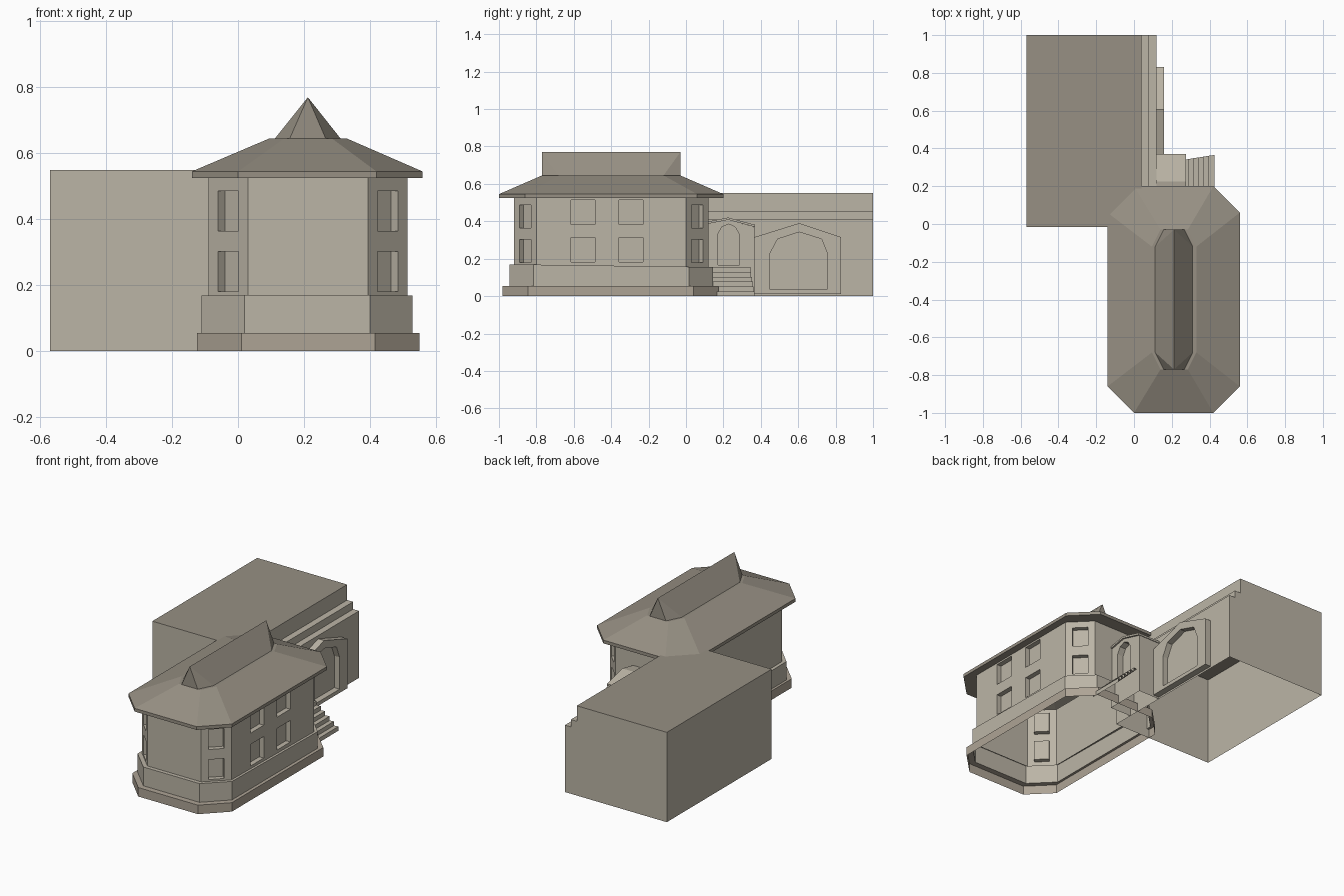
import bpy, bmesh
from mathutils import Vector

if "Cube" in bpy.data.objects:
    bpy.data.objects.remove(bpy.data.objects["Cube"])

def material(name, rgb):
    m = bpy.data.materials.new(name)
    m.diffuse_color = (*rgb, 1)
    m.use_nodes = True
    m.node_tree.nodes["Principled BSDF"].inputs["Base Color"].default_value = m.diffuse_color
    return m

STONE = material("stone", (0.50, 0.46, 0.38))
BASE = material("base_stone", (0.42, 0.37, 0.30))
ROOF = material("roof_slate", (0.31, 0.28, 0.23))

def finish(bm, name, mat):
    bmesh.ops.remove_doubles(bm, verts=bm.verts, dist=0.0002)
    bmesh.ops.recalc_face_normals(bm, faces=bm.faces)
    me = bpy.data.meshes.new(name)
    bm.to_mesh(me)
    bm.free()
    me.materials.append(mat)
    ob = bpy.data.objects.new(name, me)
    bpy.context.collection.objects.link(ob)
    return ob

def loft(bm, rings, closed=True, cap_start=False, cap_end=False):
    """Skin a list of equal-length point rings with quads."""
    vs = [[bm.verts.new(p) for p in r] for r in rings]
    n = len(vs[0])
    for a, b in zip(vs, vs[1:]):
        for i in range(n if closed else n - 1):
            j = (i + 1) % n
            bm.faces.new((a[i], a[j], b[j], b[i]))
    if cap_start:
        bm.faces.new(vs[0][::-1])
    if cap_end:
        bm.faces.new(vs[-1])

def octagon(x0, x1, y0, y1, cx, z=0.0, cy=None):
    """Rectangle with cut corners, counter-clockwise from the front."""
    cy = cx if cy is None else cy
    return [Vector((x, y, z)) for x, y in (
        (x0 + cx, y0), (x1 - cx, y0), (x1, y0 + cy), (x1, y1 - cy),
        (x1 - cx, y1), (x0 + cx, y1), (x0, y1 - cy), (x0, y0 + cy))]

def panel(bm, origin, u, outer, holes, depth):
    """Flat wall in the (u, z) plane with recessed, back-filled openings."""
    n = Vector((u.y, -u.x, 0))
    pos = lambda p, d=0: origin + u * p[0] + Vector((0, 0, p[1])) - n * d
    edges = []
    for pts in [outer] + holes:
        vs = [bm.verts.new(pos(p)) for p in pts]
        edges += [bm.edges.new((vs[i - 1], vs[i])) for i in range(len(vs))]
    bmesh.ops.triangle_fill(bm, edges=edges, use_beauty=True, normal=n)
    for h in holes:
        loft(bm, [[pos(p) for p in h], [pos(p, depth) for p in h]], cap_end=True)

def rect(u0, u1, z0, z1):
    return [(u0, z0), (u1, z0), (u1, z1), (u0, z1)]

# --- Pavilion: outlines of each storey
def foot(z): return octagon(-0.125, 0.55, -0.98, 0.175, 0.135, z)
def plinth(z): return octagon(-0.11, 0.53, -0.945, 0.145, 0.13, z)
def wall(z): return octagon(-0.09, 0.515, -0.92, 0.12, 0.12, z)
def eave(z): return octagon(-0.14, 0.56, -1.0, 0.2, 0.14, z)
def sloped(ring):
    return [Vector((p.x, p.y, 0.17 - 0.015 * (p.y + 0.95) / 1.1)) for p in ring]

bm = bmesh.new()
loft(bm, [foot(0), foot(0.055), plinth(0.055)])
finish(bm, "pavilion_foundation", BASE)

bm = bmesh.new()
loft(bm, [plinth(0.055), sloped(plinth(0)), sloped(wall(0))])
finish(bm, "pavilion_plinth", STONE)

# --- Pavilion walls with recessed windows on the right and three corners
bm = bmesh.new()
corners = wall(0)
for i in range(8):
    p, q = corners[i], corners[(i + 1) % 8]
    w, u = (q - p).length, (q - p).normalized()
    holes = []
    if i == 2:
        for y in (-0.55, -0.293):
            c = y - p.y
            holes += [rect(c - 0.064, c + 0.064, z, z + 0.132) for z in (0.182, 0.383)]
    elif i in (1, 3, 7):
        holes = [rect(w / 2 - 0.044, w / 2 + 0.044, z, z + 0.122) for z in (0.18, 0.364)]
    panel(bm, p, u, rect(0, w, 0.153, 0.525), holes, 0.03)
finish(bm, "pavilion_walls", STONE)

# --- Hipped roof and ridge
bm = bmesh.new()
loft(bm, [wall(0.525), eave(0.525), eave(0.545),
          octagon(0.095, 0.33, -0.77, -0.03, 0.045, 0.645, 0.09)], cap_end=True)
finish(bm, "pavilion_roof", ROOF)

bm = bmesh.new()
base = [bm.verts.new(p) for p in octagon(0.112, 0.311, -0.77, -0.03, 0.045, 0.645, 0.09)]
tips = [bm.verts.new((0.212, y, 0.77)) for y in (-0.77, -0.03)]
for tip, start in zip(tips, (7, 3)):
    for k in (-1, 0, 1):
        a = (start + 1 + k) % 8
        bm.faces.new((base[a], base[(a + 1) % 8], tip))
bm.faces.new((base[2], base[3], tips[1], tips[0]))
bm.faces.new((base[6], base[7], tips[0], tips[1]))
finish(bm, "roof_ridge", ROOF)

# --- Wing with stepped cornice, open underneath
bm = bmesh.new()
prof = [(-0.57, 0), (-0.57, 0.55), (0.04, 0.55), (0.04, 0.455),
        (0.08, 0.455), (0.08, 0.41), (0.12, 0.41), (0.12, 0)]
loft(bm, [[(x, y, z) for x, z in prof] for y in (-0.015, 1.0)],
     closed=False, cap_start=True, cap_end=True)
wing = finish(bm, "wing", STONE)
wing.data.materials.append(ROOF)
for f in wing.data.polygons:
    if f.center.z > 0.54:
        f.material_index = 1

# --- Large arch surround on the wing
UY = Vector((0, 1, 0))
bm = bmesh.new()
outer = [(0.365, 0.012), (0.83, 0.012), (0.83, 0.315), (0.605, 0.39), (0.365, 0.315)]
inner = [(0.45, 0.035), (0.755, 0.035), (0.755, 0.23), (0.725, 0.305),
         (0.605, 0.342), (0.49, 0.305), (0.45, 0.23)]
panel(bm, Vector((0.16, 0, 0)), UY, outer, [inner], 0.036)
loft(bm, [[(x, y, z) for y, z in outer] for x in (0.16, 0.12)])
finish(bm, "wing_arch", STONE)

# --- Entrance porch with arched niche
bm = bmesh.new()
outer = [(0.11, 0.0), (0.365, 0.0), (0.365, 0.37), (0.225, 0.408), (0.11, 0.385)]
niche = [(0.17, 0.165), (0.285, 0.165), (0.285, 0.33), (0.262, 0.37),
         (0.228, 0.385), (0.192, 0.37), (0.17, 0.33)]
panel(bm, Vector((0.265, 0, 0)), UY, outer, [niche], 0.04)
side = outer[1:] + outer[:1]
loft(bm, [[(x, y, z) for y, z in side] for x in (0.265, 0.12)], closed=False)
finish(bm, "porch", STONE)

bm = bmesh.new()
slab = [(0.105, 0.384), (0.225, 0.408), (0.37, 0.369),
        (0.37, 0.381), (0.225, 0.42), (0.105, 0.396)]
loft(bm, [[(x, y, z) for y, z in slab] for x in (0.12, 0.275)],
     cap_start=True, cap_end=True)
finish(bm, "porch_roof", STONE)

# --- Widening entrance stairs
bm = bmesh.new()
N = 6
zig = [(0.26, 0.155)]
for i in range(N):
    x = 0.29 + 0.027 * i
    zig += [(x, 0.155 * (1 - i / N)), (x, 0.155 * (1 - (i + 1) / N))]
loft(bm, [[(x, 0.14, z) for x, z in zig],
          [(x, 0.34 + 0.16 * (x - 0.265), z) for x, z in zig]], closed=False)
finish(bm, "entrance_stairs", STONE)
